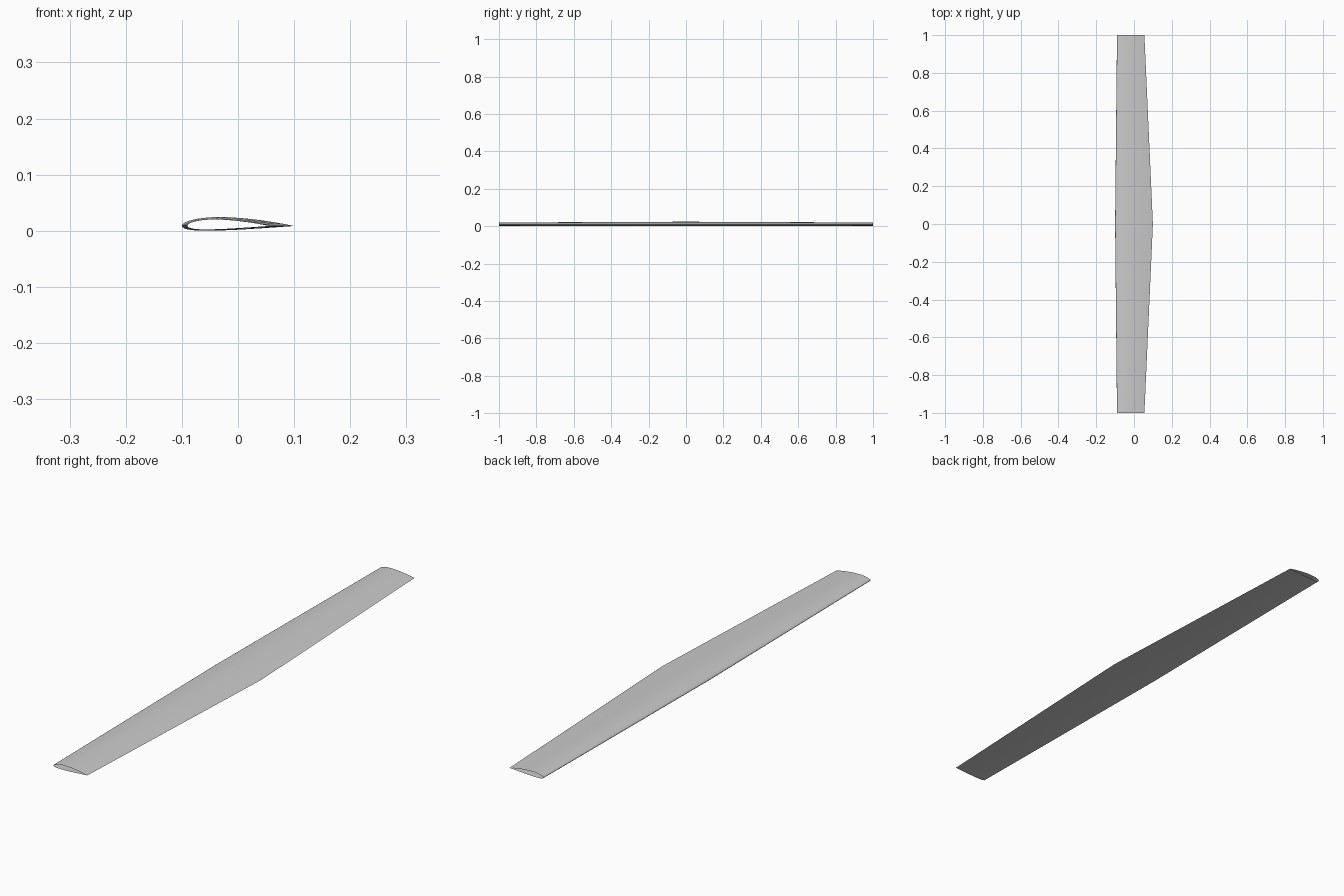
import bpy, bmesh, math

cube = bpy.data.objects.get("Cube")
if cube:
    bpy.data.objects.remove(cube, do_unlink=True)

# Plain grey skin
grey = bpy.data.materials.new("light grey")
grey.use_nodes = True
colour = (0.6, 0.6, 0.6, 1)
grey.diffuse_color = colour
grey.node_tree.nodes["Principled BSDF"].inputs["Base Color"].default_value = colour

CAMBER, CAMBER_POS, THICK = 0.02, 0.4, 0.12
STEPS = 28
CHORD_Z = 0.0085


def surface_point(t, side):
    """Point on a unit-chord cambered airfoil; side is 1 above, -1 below."""
    half = 5 * THICK * (0.2969 * math.sqrt(t) - 0.126 * t - 0.3516 * t**2
                        + 0.2843 * t**3 - 0.1036 * t**4)
    p = CAMBER_POS
    span = p if t < p else 1 - p
    base = 0 if t < p else 1 - 2 * p
    mean = CAMBER / span**2 * (base + 2 * p * t - t * t)
    slope = math.atan(2 * CAMBER / span**2 * (p - t))
    return t - side * half * math.sin(slope), mean + side * half * math.cos(slope)


# Closed outline: trailing edge, over the top, round the nose, back underneath
stations = [(1 - math.cos(math.pi * i / STEPS)) / 2 for i in range(STEPS + 1)]
outline = [surface_point(t, 1) for t in reversed(stations)]
outline += [surface_point(t, -1) for t in stations[1:-1]]

# Hollow wing with open tips: (y, leading edge x, chord)
sections = [(-1, -0.09, 0.145), (0, -0.1, 0.2), (1, -0.09, 0.145)]
bm = bmesh.new()
rings = [[bm.verts.new((lead + chord * u, y, CHORD_Z + chord * v)) for u, v in outline]
         for y, lead, chord in sections]
for near, far in zip(rings, rings[1:]):
    for i in range(len(outline)):
        j = (i + 1) % len(outline)
        bm.faces.new((near[i], far[i], far[j], near[j]))
bmesh.ops.recalc_face_normals(bm, faces=bm.faces)

# Outward normals: the upper skin must face up
bm.normal_update()
top = max(bm.faces, key=lambda f: f.calc_center_median().z)
if top.normal.z < 0:
    bmesh.ops.reverse_faces(bm, faces=bm.faces)

mesh = bpy.data.meshes.new("wing")
bm.to_mesh(mesh)
bm.free()
mesh.materials.append(grey)
wing = bpy.data.objects.new("wing", mesh)
bpy.context.collection.objects.link(wing)

bpy.context.view_layer.objects.active = wing
wing.select_set(True)
bpy.ops.object.shade_smooth_by_angle(angle=math.radians(40))
